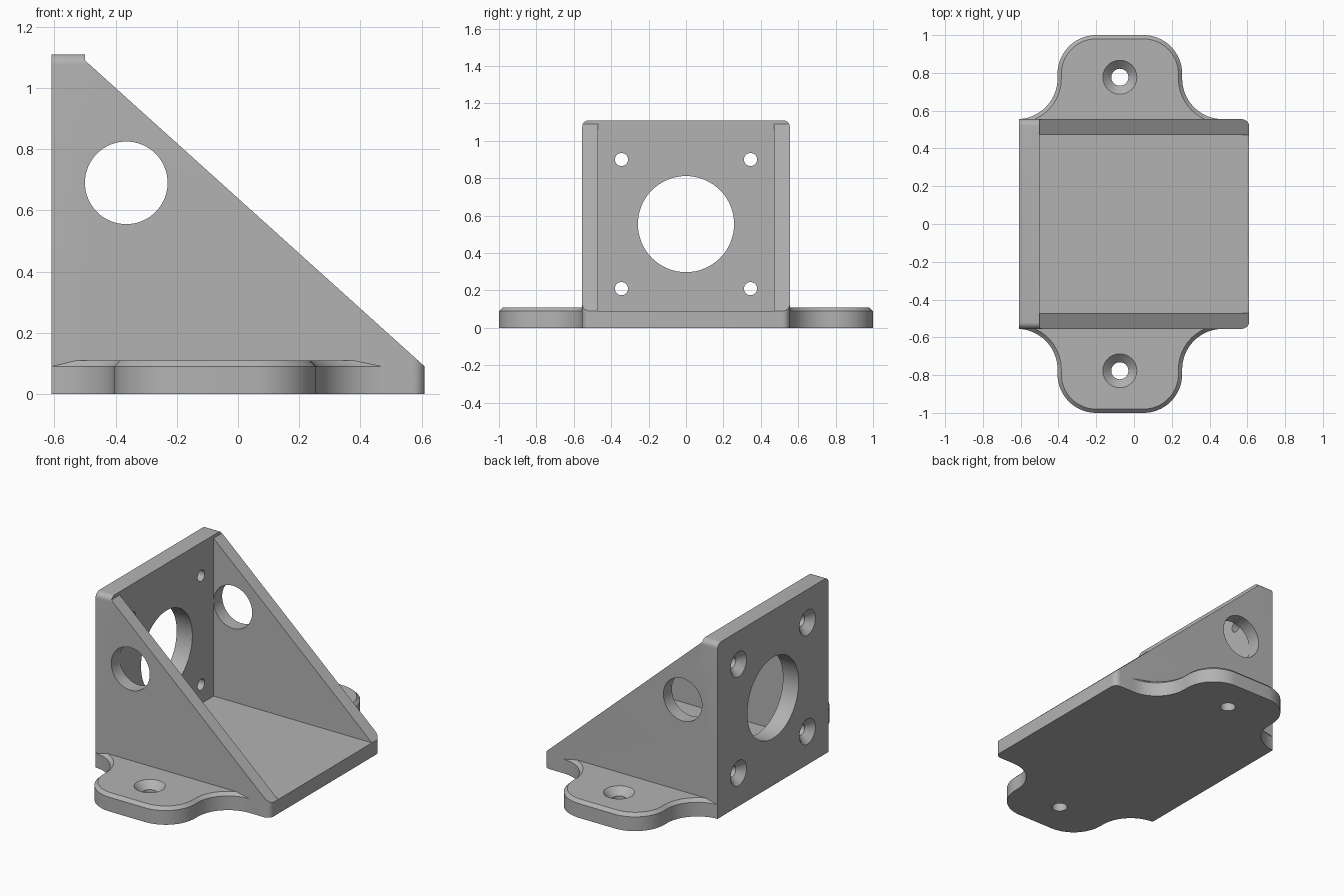
import bpy, bmesh
from math import pi, sin, cos, asin
from mathutils import Matrix, Vector

if "Cube" in bpy.data.objects:
    bpy.data.objects.remove(bpy.data.objects["Cube"], do_unlink=True)

LEFT, RIGHT, SIDE, TOP = -0.61, 0.61, 0.555, 1.11
FLOOR, WALL, PLATE = 0.09, 0.085, 0.11
EAR_X = -0.075

metal = bpy.data.materials.new("light grey")
metal.use_nodes = True
grey = (0.45, 0.45, 0.45, 1)
metal.diffuse_color = grey
metal.node_tree.nodes["Principled BSDF"].inputs["Base Color"].default_value = grey


def finish(name, bm):
    bmesh.ops.recalc_face_normals(bm, faces=bm.faces)
    mesh = bpy.data.meshes.new(name)
    bm.to_mesh(mesh)
    bm.free()
    mesh.materials.append(metal)
    ob = bpy.data.objects.new(name, mesh)
    bpy.context.collection.objects.link(ob)
    return ob


def loft(name, rings):
    """Skin a stack of equally long rings and cap both ends."""
    bm = bmesh.new()
    loops = [[bm.verts.new(p) for p in ring] for ring in rings]
    n = len(loops[0])
    for a, b in zip(loops, loops[1:]):
        for i in range(n):
            j = (i + 1) % n
            bm.faces.new((a[i], a[j], b[j], b[i]))
    bm.faces.new(loops[0])
    bm.faces.new(loops[-1])
    return finish(name, bm)


def arc(cx, cy, r, a0, a1, steps=16):
    return [(cx + r * cos(a0 + (a1 - a0) * i / steps),
             cy + r * sin(a0 + (a1 - a0) * i / steps)) for i in range(steps + 1)]


def cone(name, centre, axis, r1, r2, length):
    """Round cutter running from centre along axis."""
    axis = Vector(axis)
    turn = axis.to_track_quat('Z', 'Y').to_matrix().to_4x4()
    move = Matrix.Translation(Vector(centre) + axis * length / 2)
    bm = bmesh.new()
    bmesh.ops.create_cone(bm, cap_ends=True, segments=64, radius1=r1, radius2=r2,
                          depth=length, matrix=move @ turn)
    return finish(name, bm)


def combine(target, tool, operation):
    mod = target.modifiers.new("combine", 'BOOLEAN')
    mod.operation, mod.solver, mod.object = operation, 'EXACT', tool
    bpy.context.view_layer.objects.active = target
    bpy.ops.object.modifier_apply(modifier=mod.name)
    bpy.data.objects.remove(tool, do_unlink=True)


def screw_hole(target, start, axis, radius, head):
    """Through hole with a 45 degree countersink."""
    start, axis = Vector(start), Vector(axis)
    combine(target, cone("drill", start - axis * 0.1, axis, radius, radius, 0.4), 'DIFFERENCE')
    over, depth = 0.01, head - radius
    combine(target, cone("countersink", start - axis * over, axis,
                         head + over, radius - 0.001, depth + over), 'DIFFERENCE')


# Triangular side silhouette
shape = [(LEFT, 0), (RIGHT, 0), (RIGHT, FLOOR), (LEFT + PLATE, TOP - 0.02),
         (LEFT + PLATE, TOP), (LEFT, TOP)]
bracket = loft("motor_bracket", [[(x, y, z) for x, z in shape] for y in (-SIDE, SIDE)])

# Rounded upper corners of the plate
r = 0.035
outline = [(-SIDE, -0.1), (SIDE, -0.1)]
outline += arc(SIDE - r, TOP - r, r, 0, pi / 2, 8) + arc(r - SIDE, TOP - r, r, pi / 2, pi, 8)
combine(bracket, loft("top_rounding", [[(x, y, z) for y, z in outline] for x in (-1, 1)]),
        'INTERSECT')

# Rounded front corners of the base
r = 0.04
outline = [(-1, -SIDE), *arc(RIGHT - r, r - SIDE, r, -pi / 2, 0, 8),
           *arc(RIGHT - r, SIDE - r, r, 0, pi / 2, 8), (-1, SIDE)]
combine(bracket, loft("base_rounding", [[(x, y, z) for x, y in outline] for z in (-1, 2)]),
        'INTERSECT')

# Open space between the side walls
inner = SIDE - WALL
pocket = [(LEFT + PLATE, -inner), (1, -inner), (1, inner), (LEFT + PLATE, inner)]
combine(bracket, loft("pocket", [[(x, y, z) for x, y in pocket] for z in (FLOOR, 2)]),
        'DIFFERENCE')


# Mounting ears with chamfered rims
def ear_ring(inset, z, sign):
    rc = 0.215 + inset
    half = arc(0.545, SIDE + 0.215, rc, pi + asin(0.215 / rc), pi)
    half += arc(0.125, 0.795, 0.205 - inset, 0, pi / 2)
    half.insert(0, (half[0][0], SIDE - 0.04))
    ring = half + [(-x, y) for x, y in reversed(half)]
    return [(max(x + EAR_X, LEFT), y * sign, z) for x, y in ring]


for sign in (-1, 1):
    rings = [ear_ring(i, z, sign) for i, z in ((0, 0), (0, FLOOR), (0.02, PLATE))]
    combine(bracket, loft("ear", rings), 'UNION')
for sign in (-1, 1):
    screw_hole(bracket, (EAR_X, sign * 0.777, PLATE), (0, 0, -1), 0.045, 0.09)

# Motor opening and its four screw holes
combine(bracket, cone("motor_opening", (-0.8, 0, 0.555), (1, 0, 0), 0.257, 0.257, 0.5),
        'DIFFERENCE')
for y in (-0.345, 0.345):
    for z in (0.21, 0.90):
        screw_hole(bracket, (LEFT, y, z), (1, 0, 0), 0.035, 0.08)

# Round openings through both side walls
combine(bracket, cone("side_opening", (-0.365, -1, 0.69), (0, 1, 0), 0.135, 0.135, 2),
        'DIFFERENCE')

# Smooth curves, crisp edges
bpy.ops.object.select_all(action='DESELECT')
bracket.select_set(True)
bpy.context.view_layer.objects.active = bracket
bpy.ops.object.shade_smooth_by_angle(angle=pi / 6)
